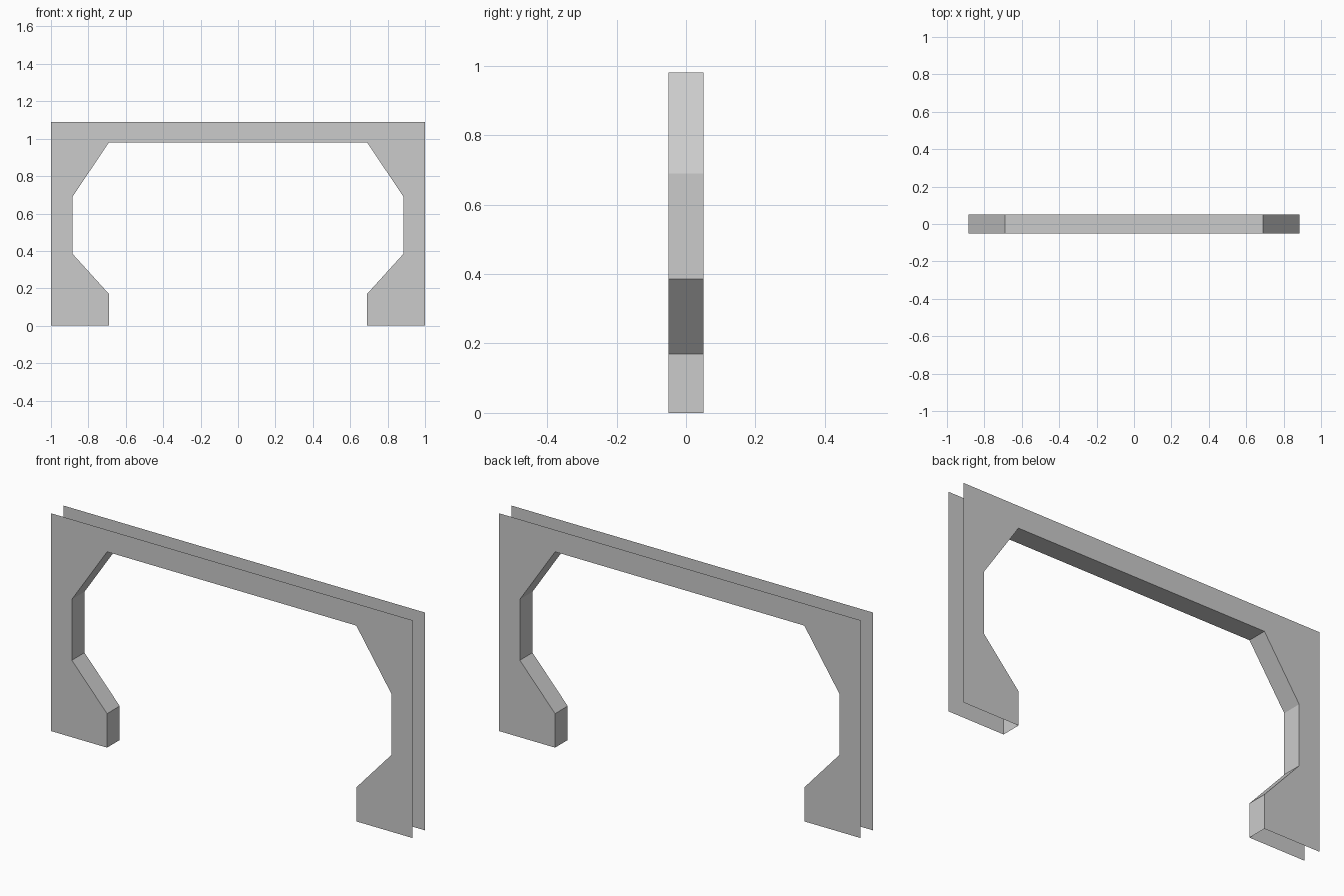
import bpy

if "Cube" in bpy.data.objects:
    bpy.data.objects.remove(bpy.data.objects["Cube"])

HALF_DEPTH = 0.05
TOP = 1.09

grey = bpy.data.materials.new("light grey")
grey.diffuse_color = (0.6, 0.6, 0.6, 1)
grey.use_nodes = True
grey.node_tree.nodes["Principled BSDF"].inputs["Base Color"].default_value = grey.diffuse_color

# Right half of the opening, from the foot up to the lintel, then mirrored
half = [(0.69, 0), (0.69, 0.17), (0.885, 0.385), (0.885, 0.69), (0.69, 0.98)]
opening = half + [(-x, z) for x, z in reversed(half)]
# Full outline of the arch: opening plus square outer corners
outline = opening + [(-1, 0), (-1, TOP), (1, TOP), (1, 0)]


def add_mesh(name, verts, faces):
    mesh = bpy.data.meshes.new(name)
    mesh.from_pydata(verts, [], faces)
    mesh.materials.append(grey)
    obj = bpy.data.objects.new(name, mesh)
    bpy.context.collection.objects.link(obj)
    return obj


def add_panel(name, y):
    order = list(range(len(outline)))
    if y < 0:
        order.reverse()
    # Outline runs anticlockwise around the opening, so faces point outwards
    return add_mesh(name, [(x, y, z) for x, z in outline], [order[::-1]])


# Thin front and back sheets, open along the outer edges
add_panel("front_panel", -HALF_DEPTH)
add_panel("back_panel", HALF_DEPTH)

# Strip lining the opening between the two sheets
n = len(opening)
add_mesh("opening_lining",
         [(x, y, z) for y in (-HALF_DEPTH, HALF_DEPTH) for x, z in opening],
         [(i, i + 1, n + i + 1, n + i) for i in range(n - 1)])
